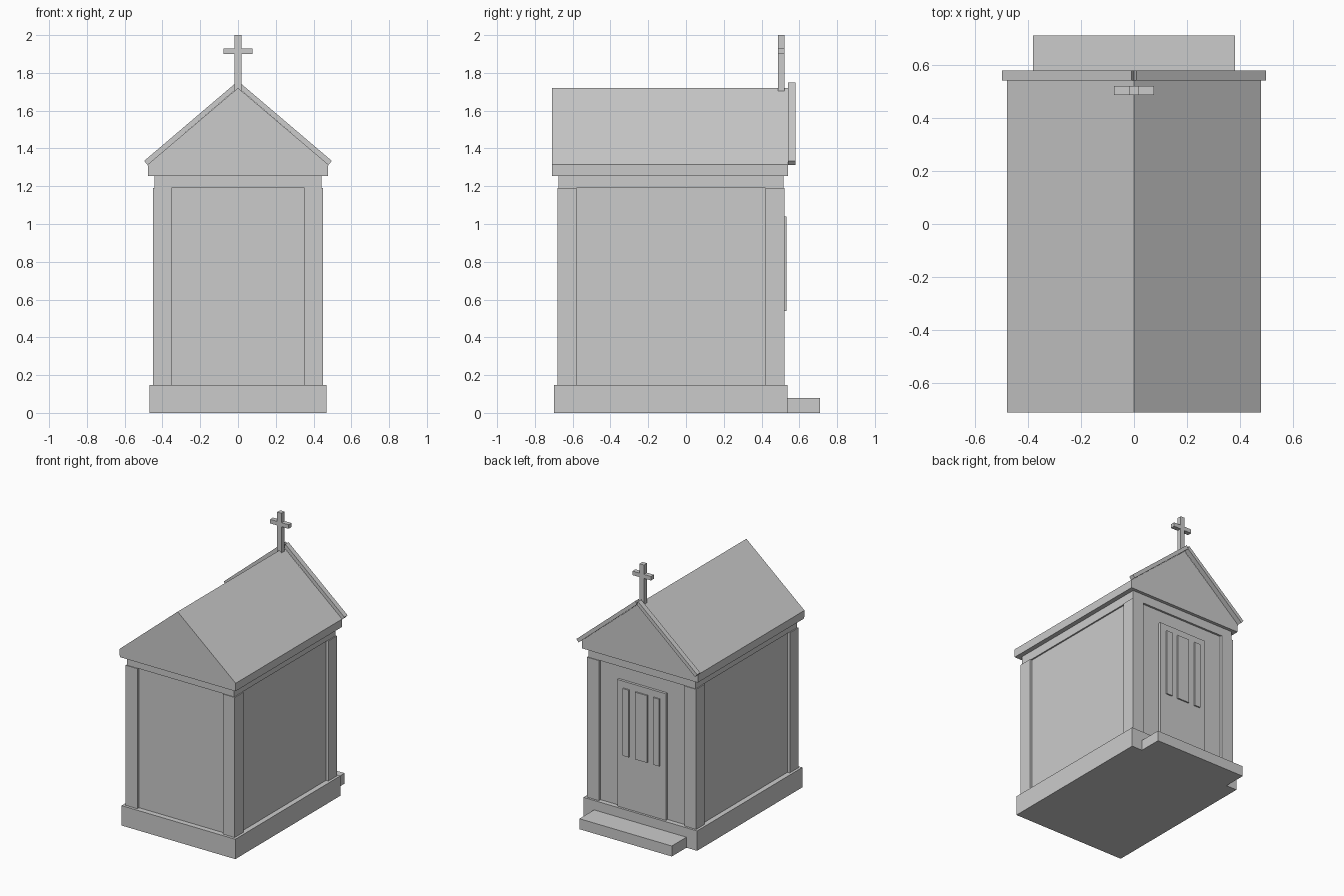
import bpy
import bmesh

cube = bpy.data.objects.get("Cube")
if cube:
    bpy.data.objects.remove(cube, do_unlink=True)

STONE = (0.6, 0.6, 0.6, 1.0)
stone = bpy.data.materials.new("pale grey stone")
stone.use_nodes = True
stone.diffuse_color = STONE
stone.node_tree.nodes["Principled BSDF"].inputs["Base Color"].default_value = STONE


def prism(name, profile, y0, y1):
    """Extrude an x-z outline from y0 to y1."""
    bm = bmesh.new()
    face = bm.faces.new([bm.verts.new((x, y0, z)) for x, z in profile])
    grown = bmesh.ops.extrude_face_region(bm, geom=[face])
    verts = [g for g in grown["geom"] if isinstance(g, bmesh.types.BMVert)]
    bmesh.ops.translate(bm, verts=verts, vec=(0, y1 - y0, 0))
    bmesh.ops.recalc_face_normals(bm, faces=bm.faces)
    mesh = bpy.data.meshes.new(name)
    bm.to_mesh(mesh)
    bm.free()
    mesh.materials.append(stone)
    obj = bpy.data.objects.new(name, mesh)
    bpy.context.collection.objects.link(obj)
    return obj


def box(name, x, y, z):
    return prism(name, [(x[0], z[0]), (x[1], z[0]), (x[1], z[1]), (x[0], z[1])], *y)


def centred(name, half, y, z):
    return box(name, (-half, half), y, z)


# Base and entrance step
centred("base", 0.468, (-0.70, 0.538), (0, 0.148))
centred("entrance_step", 0.38, (0.53, 0.71), (0, 0.078))

# Recessed walls, corner pilasters and lintel band
centred("walls", 0.43, (-0.66, 0.502), (0.14, 1.2))
for side, s in (("left", 1), ("right", -1)):
    xs = sorted((s * 0.352, s * 0.449))
    box(side + "_front_pilaster", xs, (-0.68, -0.579), (0.148, 1.19))
    box(side + "_back_pilaster", xs, (0.422, 0.522), (0.148, 1.19))
centred("lintel", 0.441, (-0.674, 0.517), (1.19, 1.26))

# Cornice and gabled roof in one solid
prism("roof", [(-0.476, 1.255), (0.476, 1.255), (0.478, 1.315),
               (0, 1.72), (-0.478, 1.315)], -0.71, 0.541)

# Raking trim along the entrance gable
for side, s in (("left", 1), ("right", -1)):
    prism(side + "_gable_trim", [(0, 1.722), (s * 0.01, 1.748),
                                 (s * 0.497, 1.334), (s * 0.479, 1.313)], 0.541, 0.579)

# Door with raised slats
centred("door", 0.2, (0.49, 0.521), (0.148, 1.09))
for i, (a, b) in enumerate([(-0.15, -0.10), (-0.05, 0.05), (0.10, 0.15)]):
    box(f"door_slat_{i + 1}", (a, b), (0.515, 0.531), (0.54, 1.04))

# Cross on the ridge
centred("cross_upright", 0.018, (0.486, 0.521), (1.69, 2.0))
centred("cross_arm", 0.076, (0.4865, 0.5205), (1.9, 1.93))
